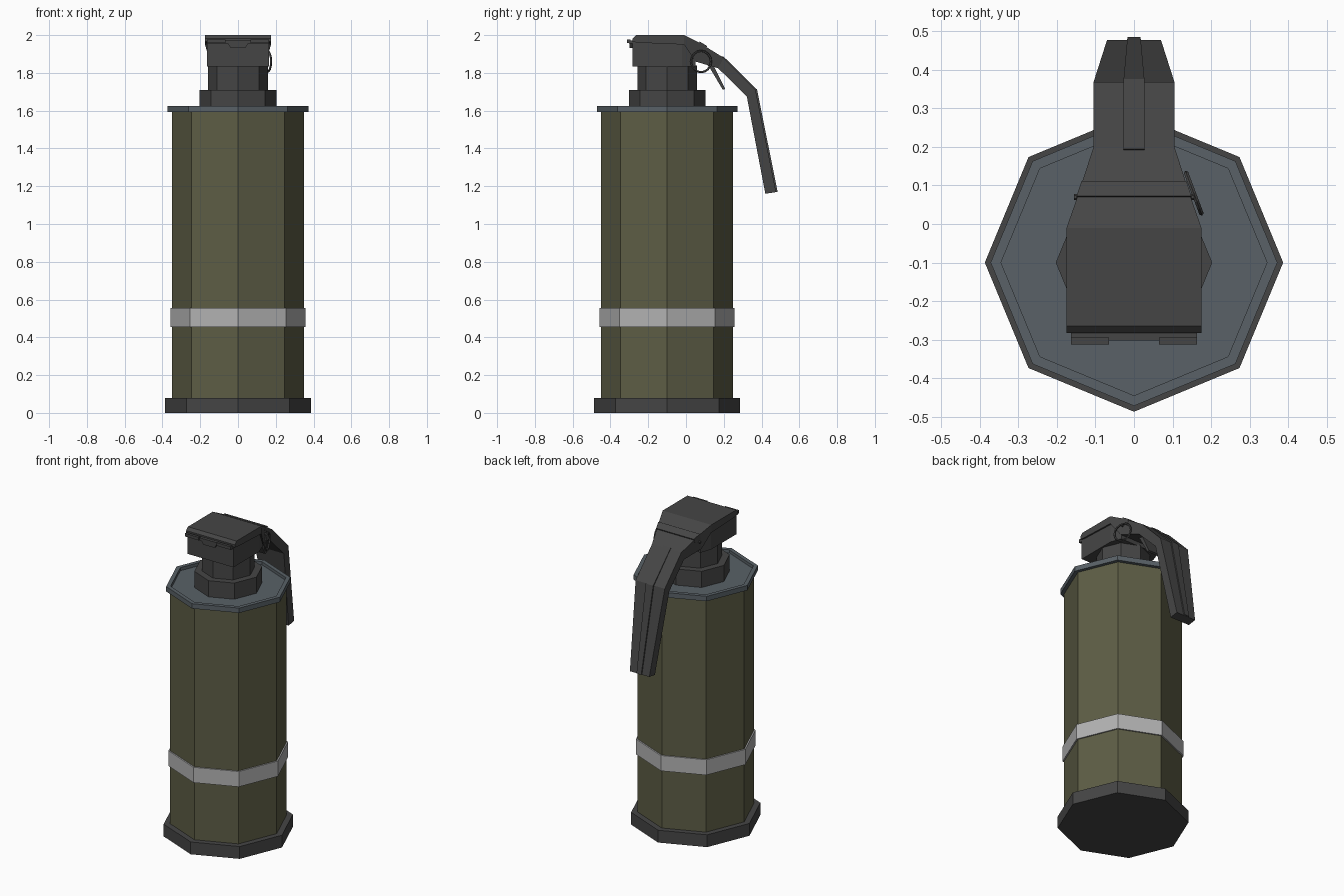
import bpy, bmesh, math
from mathutils import Vector

if "Cube" in bpy.data.objects:
    bpy.data.objects.remove(bpy.data.objects["Cube"])

def material(name, c):
    m = bpy.data.materials.new(name)
    m.diffuse_color = (*c, 1)
    m.use_nodes = True
    m.node_tree.nodes["Principled BSDF"].inputs["Base Color"].default_value = m.diffuse_color
    return m

OLIVE = material("olive", (0.11, 0.11, 0.06))
DARK = material("dark_metal", (0.06, 0.06, 0.06))
BLUE = material("blue_steel", (0.10, 0.12, 0.135))
PALE = material("pale_band", (0.45, 0.45, 0.45))

def finish(name, bm, mat):
    bmesh.ops.recalc_face_normals(bm, faces=bm.faces)
    me = bpy.data.meshes.new(name)
    bm.to_mesh(me)
    bm.free()
    me.materials.append(mat)
    ob = bpy.data.objects.new(name, me)
    bpy.context.collection.objects.link(ob)
    return ob

def loft(name, loops, mat):
    """Skin a list of equal-length closed loops and cap both ends."""
    bm = bmesh.new()
    rings = [[bm.verts.new(p) for p in loop] for loop in loops]
    n = len(rings[0])
    for a, b in zip(rings, rings[1:]):
        for i in range(n):
            j = (i + 1) % n
            bm.faces.new((a[i], a[j], b[j], b[i]))
    bm.faces.new(rings[0])
    bm.faces.new(rings[-1])
    return finish(name, bm, mat)

def octagon(name, profile, mat):
    """Eight-sided turned part from (radius, z) pairs."""
    loops = [[(r * math.cos(k * math.pi / 4), -0.1 + r * math.sin(k * math.pi / 4), z)
              for k in range(8)] for r, z in profile]
    return loft(name, loops, mat)

def strip(name, stations, mat):
    """Strap swept along y: (outer y, outer z, inner y, inner z, half width)."""
    loops = [[(-w, oy, oz), (w, oy, oz), (w, iy, iz), (-w, iy, iz)]
             for oy, oz, iy, iz, w in stations]
    return loft(name, loops, mat)

def box(name, x0, x1, y0, y1, z0, z1, mat=DARK):
    return strip(name, [(y0, z1, y0, z0, (x1 - x0) / 2), (y1, z1, y1, z0, (x1 - x0) / 2)], mat) \
        if x0 == -x1 else loft(name, [[(x, y0, z0), (x, y1, z0), (x, y1, z1), (x, y0, z1)]
                                      for x in (x0, x1)], mat)

# Canister
octagon("base_cap", [(0.387, 0), (0.387, 0.08)], DARK)
octagon("canister_body", [(0.349, 0.08), (0.349, 1.595)], OLIVE)
octagon("stripe_band", [(0.358, 0.455), (0.358, 0.555)], PALE)
octagon("top_rim", [(0.372, 1.593), (0.372, 1.625), (0.345, 1.625), (0.345, 1.605)], BLUE)
octagon("collar", [(0.203, 1.6), (0.203, 1.71)], DARK)
octagon("neck", [(0.158, 1.70), (0.158, 1.84)], DARK)

# Fuse head, narrowing at the back under the lever
plan = [(-0.165, -0.283), (0.165, -0.283), (0.165, -0.02), (0.14, 0.05), (-0.14, 0.05), (-0.165, -0.02)]
loft("fuse_head", [[(x, y, z) for x, y in plan] for z in (1.833, 1.965)], DARK)

# Lid continuing into the bent safety lever
strip("safety_lever", [
    (-0.283, 1.982, -0.283, 1.965, 0.175),
    (-0.265, 2.0, -0.255, 1.96, 0.175),
    (-0.01, 2.0, -0.01, 1.95, 0.175),
    (0.07, 1.96, 0.05, 1.86, 0.147),
    (0.20, 1.88, 0.17, 1.825, 0.105),
    (0.368, 1.71, 0.322, 1.675, 0.105),
    (0.477, 1.169, 0.42, 1.16, 0.07)], DARK)
strip("lever_rib", [
    (0.195, 1.89, 0.185, 1.87, 0.027),
    (0.376, 1.712, 0.355, 1.70, 0.027),
    (0.485, 1.171, 0.465, 1.168, 0.017)], DARK)
strip("lever_seam", [(0.072, 1.966, 0.06, 1.93, 0.149),
                     (0.112, 1.942, 0.10, 1.91, 0.136)], DARK)

# Tongue below the lever
strip("under_tongue", [(0.12, 1.88, 0.09, 1.87, 0.06),
                       (0.15, 1.83, 0.13, 1.82, 0.06),
                       (0.208, 1.715, 0.195, 1.71, 0.06)], DARK)

# Front hinge, hooks and tab
box("hinge_bar", -0.163, 0.163, -0.302, -0.28, 1.955, 1.972)
for side, x0, x1 in (("left", -0.163, -0.065), ("right", 0.065, 0.163)):
    box("hinge_hook_" + side, x0, x1, -0.312, -0.295, 1.958, 1.978)
loft("hinge_tab", [[(-0.06, y, 1.965), (0.06, y, 1.965), (0.04, y, 1.933), (-0.04, y, 1.933)]
                   for y in (-0.3, -0.275)], DARK)

# Pull ring and pin
axis = Vector((0.12, 0.045, 0)).to_track_quat('Z', 'Y').to_euler()
bpy.ops.mesh.primitive_torus_add(major_segments=16, minor_segments=5, major_radius=0.056,
                                 minor_radius=0.006, location=(0.155, 0.08, 1.86), rotation=axis)
ring = bpy.context.object
ring.name = "pull_ring"
ring.data.materials.append(DARK)
bpy.ops.mesh.primitive_cylinder_add(vertices=6, radius=0.008, depth=0.31,
                                    location=(0, 0.07, 1.912), rotation=(0, math.pi / 2, 0))
pin = bpy.context.object
pin.name = "safety_pin"
pin.data.materials.append(DARK)
